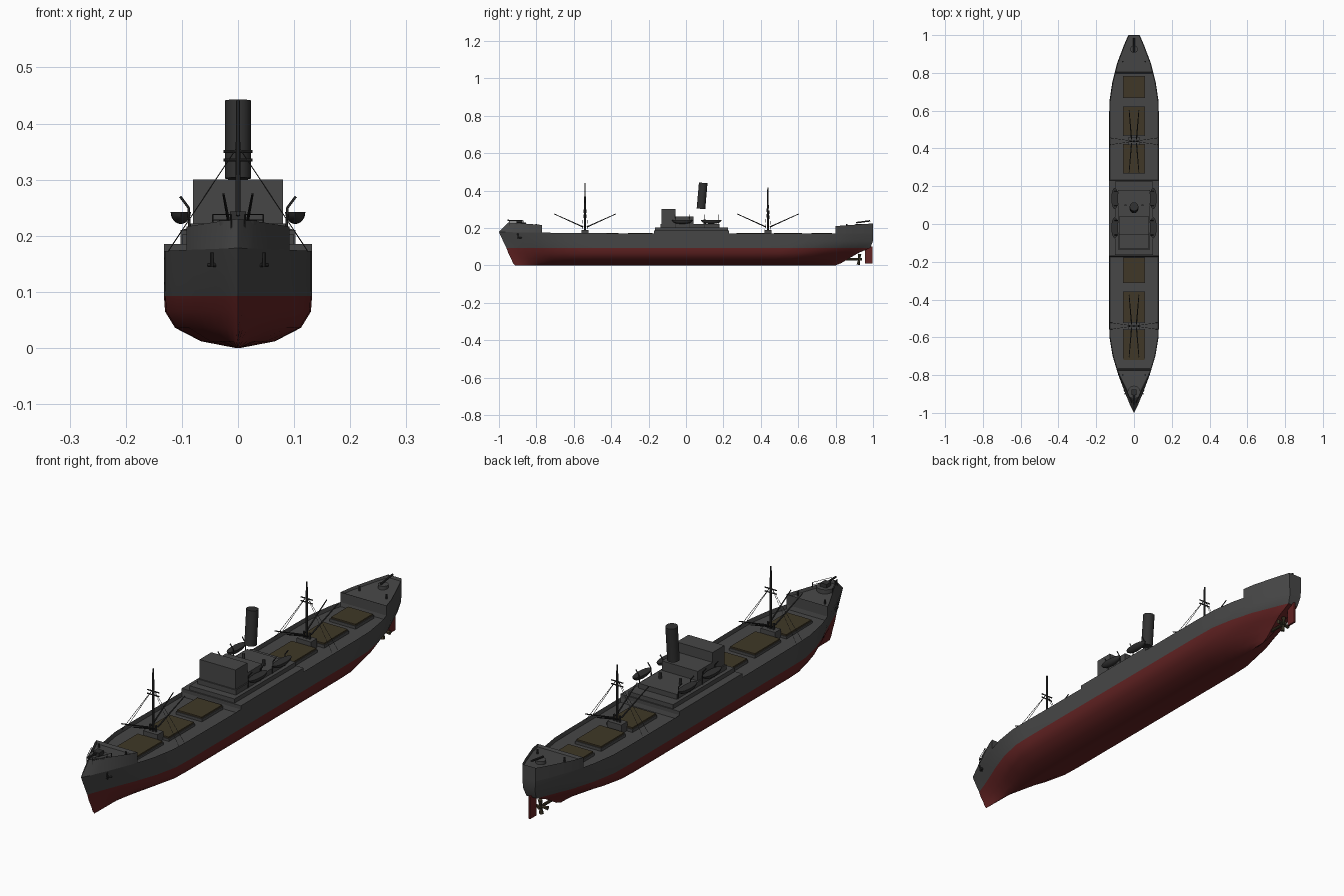
import bpy, bmesh
from mathutils import Vector, Matrix

if "Cube" in bpy.data.objects:
    bpy.data.objects.remove(bpy.data.objects["Cube"])


def material(name, rgb):
    m = bpy.data.materials.new(name)
    m.use_nodes = True
    m.diffuse_color = (*rgb, 1)
    m.node_tree.nodes["Principled BSDF"].inputs["Base Color"].default_value = (*rgb, 1)
    return m


GREY = material("hull grey", (.062, .062, .062))
RED = material("bottom red", (.12, .016, .016))
BROWN = material("hatch brown", (.05, .039, .02))
DARK = material("fittings dark grey", (.03, .03, .03))
WATERLINE = .093


def finish(name, bm, mats, smooth=True):
    bmesh.ops.recalc_face_normals(bm, faces=bm.faces)
    me = bpy.data.meshes.new(name)
    bm.to_mesh(me)
    bm.free()
    ob = bpy.data.objects.new(name, me)
    bpy.context.collection.objects.link(ob)
    for m in mats:
        me.materials.append(m)
    if smooth:
        bpy.ops.object.select_all(action='DESELECT')
        ob.select_set(True)
        bpy.context.view_layer.objects.active = ob
        bpy.ops.object.shade_smooth_by_angle(angle=.6)


def box(name, x, y, z, mat):
    bm = bmesh.new()
    size = Vector((x[1] - x[0], y[1] - y[0], z[1] - z[0]))
    mid = Vector((sum(x), sum(y), sum(z))) / 2
    bmesh.ops.create_cube(bm, size=1, matrix=Matrix.Translation(mid) @ Matrix.Diagonal(size).to_4x4())
    finish(name, bm, [mat], False)


def rod(name, a, b, r, mat=DARK, r2=None, sides=8):
    a, b = Vector(a), Vector(b)
    d = b - a
    bm = bmesh.new()
    bmesh.ops.create_cone(bm, cap_ends=True, segments=sides, radius1=r, radius2=r if r2 is None else r2,
                          depth=d.length, matrix=Matrix.Translation((a + b) / 2)
                          @ d.to_track_quat('Z', 'Y').to_matrix().to_4x4())
    finish(name, bm, [mat])


# Deck outline: half width along the length
OUTLINE = [(-1, 0), (-.97, .016), (-.9, .045), (-.8, .083), (-.7, .113), (-.6, .13), (-.52, .132),
           (.55, .132), (.65, .13), (.75, .115), (.85, .09), (.95, .052), (1, .03)]


def half(u):
    for (a, wa), (b, wb) in zip(OUTLINE, OUTLINE[1:]):
        if u <= b:
            return wa + (wb - wa) * (u - a) / (b - a)


# Skin matching rings, closing both ends with strips from side to side
def loft(rings):
    bm = bmesh.new()
    loops = [[bm.verts.new(p) for p in ring] for ring in rings]
    n = len(loops[0])
    for p, q in zip(loops, loops[1:]):
        for i in range(n):
            bm.faces.new((p[i], p[(i + 1) % n], q[(i + 1) % n], q[i]))
    for p in (loops[0], loops[-1]):
        for i in range(n // 2 - 1):
            bm.faces.new((p[i], p[i + 1], p[n - 2 - i], p[n - 1 - i]))
    bmesh.ops.remove_doubles(bm, verts=bm.verts, dist=.0002)
    bmesh.ops.recalc_face_normals(bm, faces=bm.faces)
    return bm


# Sink the deck to leave a bulwark round it
def recess(bm, y0, y1, zmin, depth):
    faces = [f for f in bm.faces if f.normal.z > .8 and f.calc_center_median().z > zmin
             and y0 < f.calc_center_median().y < y1]
    bmesh.ops.inset_region(bm, faces=faces, thickness=.004, depth=-depth, use_even_offset=True)


# Hull: level height, beam share, bow y, stern y, fineness
LEVELS = [(0, .03, .915, .8, 1), (.012, .5, .925, .83, 1.9), (.036, .85, .935, .87, 1.6),
          (.065, .985, .95, .92, 1.35), (WATERLINE, 1, .96, .985, 1.2), (.13, 1, .978, 1, 1.08),
          (.17, 1, 1, 1, 1)]
STATIONS = sorted({-.77, -.17, .23, .8} | {p[0] for p in OUTLINE} | {-.94, -.85, -.3, 0, .4, .9})
rings = []
for u in STATIONS:
    side = []
    for z, beam, bow, stern, fine in LEVELS:
        w = beam * .132 * (half(u) / .132) ** fine
        y = u * (bow if u < 0 else stern)
        if z == LEVELS[-1][0]:
            z += .008 * max(0, -u) ** 2
        side.append((w, y, z))
    rings.append(side + [(-x, y, z) for x, y, z in reversed(side)])
bm = loft(rings)
recess(bm, -.77, -.17, .15, .016)
recess(bm, .23, .8, .15, .016)
for f in bm.faces:
    f.material_index = int(f.calc_center_median().z < WATERLINE)
finish("hull", bm, [GREY, RED])


# Raised hull sections that follow the deck outline
def raised(name, u0, u1, top0, top1, rake=0, sunk=0):
    rings = []
    for u in [u0] + [s for s in STATIONS if u0 < s < u1] + [u1]:
        t = (u - u0) / (u1 - u0)
        w, y = half(u), u + rake * (1 - t)
        z = top0 + (top1 - top0) * t
        low = .17 + .008 * max(0, -u) ** 2
        rings.append([(w, u, low), (w, y, z), (-w, y, z), (-w, u, low)])
    bm = loft(rings)
    if sunk:
        recess(bm, -.95, .99, .195, sunk)
    finish(name, bm, [GREY])


raised("forecastle", -1, -.77, .23, .216, .05, .012)
raised("bridge_deck", -.17, .23, .185, .185)
raised("poop", .8, 1, .21, .224, 0, .01)

# Superstructure
box("lower_house", (-.1, .1), (-.165, .225), (.18, .202), GREY)
box("upper_house", (-.085, .085), (-.135, .18), (.2, .222), GREY)
box("wheelhouse", (-.08, .08), (-.13, -.055), (.22, .3), GREY)
box("chart_house", (-.08, .08), (-.055, .04), (.22, .26), GREY)
rod("funnel", (0, .08, .302), (0, .092, .441), .023, DARK, sides=24)
for s in (-1, 1):
    rod("ventilator", (s * .045, .1, .22), (s * .045, .1, .245), .006, GREY)

# Cargo hatches
for y0, y1 in [(-.72, -.56), (-.52, -.36), (-.31, -.18), (.27, .42), (.47, .62), (.67, .78)]:
    box("hatch_coaming", (-.058, .058), (y0 - .003, y1 + .003), (.15, .166), GREY)
    box("hatch_cover", (-.055, .055), (y0, y1), (.16, .172), BROWN)

# Masts with derricks and shrouds
for y, top in ((-.54, .441), (.438, .417)):
    box("mast_house", (-.032, .032), (y - .019, y + .019), (.15, .19), GREY)
    rod("mast", (0, y, .15), (0, y, top), .0055, DARK, .0035)
    for z in (.335, .35):
        rod("crosstree", (-.026, y, z), (.026, y, z), .0025)
    for s in (-1, 1):
        rod("derrick_post", (s * .013, y, .18), (s * .013, y, .215), .004)
        for d in (-1, 1):
            rod("derrick_boom", (s * .013, y + d * .01, .205), (s * .026, y + d * .165, .275), .0032, DARK, .002)
            rod("shroud", (0, y, .36), (s * .126, y + d * .018, .17), .0009, sides=4)

# Lifeboats in davits
for s in (-1, 1):
    for y in (-.02, .135):
        bm = bmesh.new()
        bmesh.ops.create_uvsphere(bm, u_segments=16, v_segments=12, radius=1)
        bmesh.ops.bisect_plane(bm, geom=bm.verts[:] + bm.edges[:] + bm.faces[:], plane_co=(0, 0, 0),
                               plane_no=(0, 0, 1), clear_outer=True)
        bmesh.ops.holes_fill(bm, edges=bm.edges)
        bmesh.ops.transform(bm, verts=bm.verts, matrix=Matrix.Translation((s * .102, y, .242))
                            @ Matrix.Diagonal((.018, .056, .021, 1)))
        finish("lifeboat", bm, [DARK])
        for d in (-.038, .038):
            path = [(s * .086, y + d, .2), (s * .088, y + d, .25), (s * .103, y + d, .27)]
            for a, b in zip(path, path[1:]):
                rod("davit", a, b, .0022, sides=6)

# Guns, rails and anchors
rod("bow_platform", (0, -.89, .2), (0, -.89, .228), .034, GREY, sides=20)
box("bow_gun_mount", (-.014, .014), (-.905, -.875), (.226, .243), DARK)
rod("bow_gun_barrel", (0, -.89, .238), (0, -.955, .24), .004)
rod("stern_platform", (0, .925, .2), (0, .925, .222), .02, GREY, sides=16)
rod("stern_gun_barrel", (0, .91, .228), (0, .985, .238), .004)
for s in (-1, 1):
    for z in (.228, .238):
        rod("bow_rail", (s * .012, -.945, z), (s * .045, -.87, z), .001, sides=4)
    for x, y in ((.012, -.945), (.045, -.87)):
        rod("rail_post", (s * x, y, .21), (s * x, y, .238), .0015, sides=4)
    rod("anchor_shank", (s * .047, -.897, .145), (s * .047, -.9, .17), .003)
    rod("anchor_fluke", (s * .039, -.895, .148), (s * .053, -.88, .148), .0035)
    for y in (-.8, .86):
        rod("bollard", (s * .06, y, .2), (s * .06, y, .222), .004)

# Rudder and propeller
box("rudder", (-.004, .004), (.957, .998), (.01, .1), RED)
rod("propeller_shaft", (0, .84, .032), (0, .94, .032), .006, BROWN)
for x, z in ((1, 0), (-1, 0), (0, 1), (0, -1)):
    rod("propeller_blade", (0, .925, .032), (x * .029, .925 + .004 * (x + z), .032 + z * .029), .004, BROWN, .009, 6)
